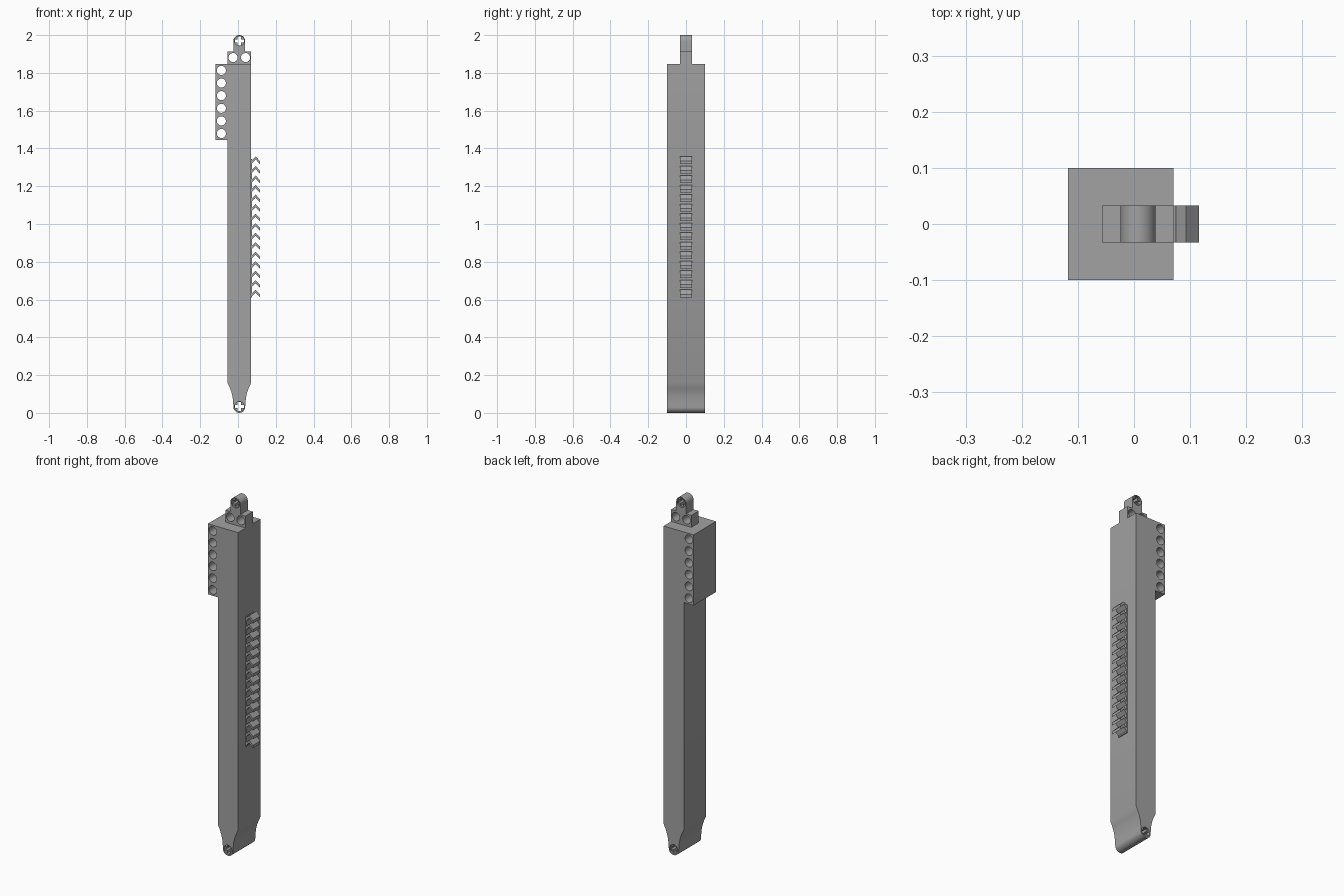
import bpy, bmesh, math

cube = bpy.data.objects.get("Cube")
if cube:
    bpy.data.objects.remove(cube, do_unlink=True)

grey = bpy.data.materials.new("mid_grey")
grey.use_nodes = True
grey.diffuse_color = (0.36, 0.36, 0.36, 1)
grey.node_tree.nodes["Principled BSDF"].inputs["Base Color"].default_value = (0.36, 0.36, 0.36, 1)

CX = 0.007          # centre line of the beam
HALF = 0.063        # half width of the beam
DEEP, THIN = 0.1, 0.033   # half depths
R = 0.031           # radius of the rounded ends
TOP = 1.846


def prisms(name, items):
    """One object from (outline, y0, y1) prisms; outlines are x,z points."""
    bm = bmesh.new()
    for outline, y0, y1 in items:
        face = bm.faces.new([bm.verts.new((x, y0, z)) for x, z in outline])
        ext = bmesh.ops.extrude_face_region(bm, geom=[face])
        new = [v for v in ext["geom"] if isinstance(v, bmesh.types.BMVert)]
        bmesh.ops.translate(bm, verts=new, vec=(0, y1 - y0, 0))
    bmesh.ops.recalc_face_normals(bm, faces=bm.faces)
    mesh = bpy.data.meshes.new(name)
    bm.to_mesh(mesh)
    bm.free()
    mesh.materials.append(grey)
    obj = bpy.data.objects.new(name, mesh)
    bpy.context.collection.objects.link(obj)
    return obj


def arc(x, z, r, a0, a1, n):
    angles = [math.radians(a0 + (a1 - a0) * i / n) for i in range(n + 1)]
    return [(x + r * math.cos(a), z + r * math.sin(a)) for a in angles]


def circle(x, z, r):
    return arc(x, z, r, 0, 360, 32)[:-1]


def cross(x, z, a=0.024, b=0.009):
    quarter = [(a, -b), (a, b), (b, b)]
    pts = []
    for _ in range(4):
        pts += quarter
        quarter = [(-v, u) for u, v in quarter]
    return [(x + u, z + v) for u, v in pts]


def cut(obj, name, items):
    cutter = prisms(name, items)
    cutter.hide_render = True
    cutter.hide_viewport = True
    mod = obj.modifiers.new(name, "BOOLEAN")
    mod.operation = "DIFFERENCE"
    mod.solver = "EXACT"
    mod.object = cutter


def axle_cut(obj, name, z, depth):
    # shallow round recesses at both ends, cross-shaped hole all the way through
    cut(obj, name + "_recess", [(circle(CX, z, 0.0255), -depth - 0.01, -depth + 0.008),
                                (circle(CX, z, 0.0255), depth - 0.008, depth + 0.01)])
    cut(obj, name + "_cross", [(cross(CX, z), -depth - 0.02, depth + 0.02)])


# Main beam with flared lower end
flare = [(0.033, 0.06), (0.036, 0.085), (0.042, 0.11), (0.05, 0.132), (HALF, 0.16)]
right_side = [(CX + x, z) for x, z in flare] + [(CX + HALF, TOP)]
left_side = [(2 * CX - x, z) for x, z in reversed(right_side)]
beam = prisms("main_beam", [(arc(CX, R, R, 180, 360, 20) + right_side + left_side, -DEEP, DEEP)])
axle_cut(beam, "lower_axle", 0.034, DEEP)

# Side block with a column of round holes
x0, x1, z0 = -0.118, CX - HALF, 1.446
block = prisms("side_block", [([(x0, z0), (x1, z0), (x1, TOP), (x0, TOP)], -DEEP, DEEP)])
cut(block, "side_holes", [(circle(-0.088, 1.479 + 0.0668 * i, 0.024), -0.12, 0.12) for i in range(6)])

# Top bracket with two round holes and a rounded lug
shelf = 1.914
outline = [(CX - HALF, TOP), (CX + HALF, TOP), (CX + HALF, shelf), (CX + R, shelf)]
outline += arc(CX, 2 - R, R, 0, 180, 20) + [(CX - R, shelf), (CX - HALF, shelf)]
bracket = prisms("top_bracket", [(outline, -THIN, THIN)])
cut(bracket, "bracket_holes", [(circle(CX + s * 0.033, 1.881, 0.024), -0.06, 0.06) for s in (-1, 1)])
axle_cut(bracket, "upper_axle", 2 - R, THIN)

# Ribbed strip of chevrons on the left side
xa, xm, xb = CX + HALF, 0.093, 0.116
prisms("rib_backing", [([(xa, 0.61), (0.075, 0.61), (0.075, 1.345), (xa, 1.345)], -THIN, THIN)])
ribs = []
for i in range(15):
    z = 0.652 + 0.0504 * i
    d, t = 0.024, 0.016
    ribs.append(([(xa, z - d), (xa, z - d - t), (xm, z - t), (xb, z - d - t),
                  (xb, z - d), (xm, z)], -THIN, THIN))
prisms("chevron_ribs", ribs)

# Smooth round surfaces, keep edges sharp
bpy.context.view_layer.update()
bpy.ops.object.select_all(action="DESELECT")
for obj in (beam, block, bracket):
    obj.select_set(True)
    bpy.context.view_layer.objects.active = obj
    for mod in list(obj.modifiers):
        bpy.ops.object.modifier_apply(modifier=mod.name)
bpy.ops.object.shade_smooth_by_angle(angle=math.radians(30))
